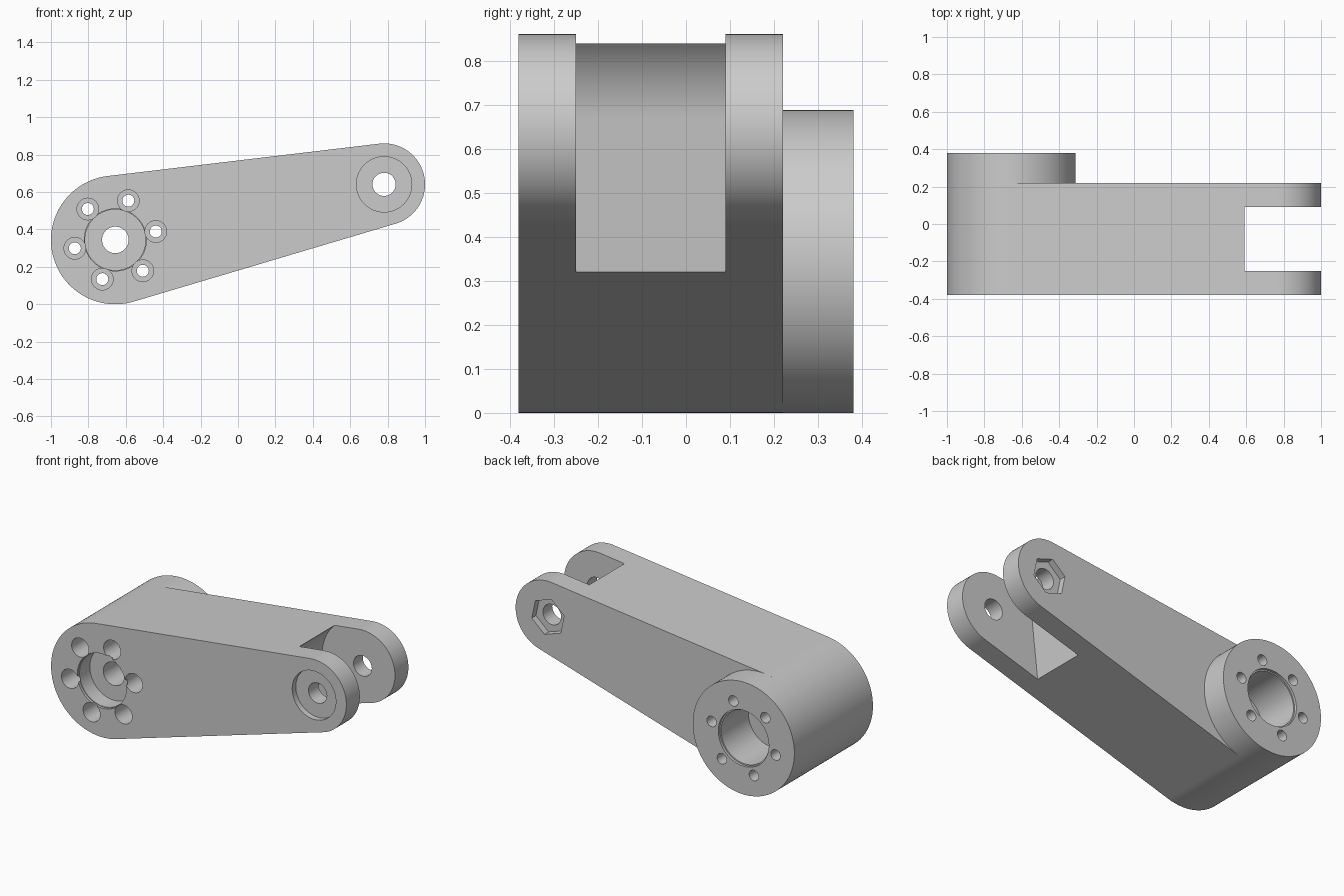
import bpy, bmesh
from math import sin, cos, radians, pi, atan2, asin, acos, hypot

if "Cube" in bpy.data.objects:
    bpy.data.objects.remove(bpy.data.objects["Cube"], do_unlink=True)

grey = bpy.data.materials.new("plain_grey")
grey.use_nodes = True
GREY = (0.6, 0.6, 0.6, 1)
grey.diffuse_color = GREY
grey.node_tree.nodes["Principled BSDF"].inputs["Base Color"].default_value = GREY

# Main dimensions, given in the x/z plane
HUB, HUB_R = (-0.656, 0.344), 0.344
PIVOT, PIVOT_R = (0.781, 0.641), 0.219
FRONT, BACK, BOSS_BACK = -0.38, 0.22, 0.38
dx, dz = PIVOT[0] - HUB[0], PIVOT[1] - HUB[1]
AXIS = atan2(dz, dx)
LEAN = asin((HUB_R - PIVOT_R) / hypot(dx, dz))


def arc(centre, r, a0, a1, n):
    """Points on an arc, both ends included."""
    return [(centre[0] + r * cos(a0 + (a1 - a0) * i / n),
             centre[1] + r * sin(a0 + (a1 - a0) * i / n)) for i in range(n + 1)]


def circle(centre, r, n=64, turn=0.0):
    return arc(centre, r, turn, turn + 2 * pi, n)[:-1]


def prism(name, profile, y0, y1):
    """Extrude an x/z profile along y."""
    bm = bmesh.new()
    face = bm.faces.new([bm.verts.new((x, y0, z)) for x, z in profile])
    new = bmesh.ops.extrude_face_region(bm, geom=[face])["geom"]
    moved = [v for v in new if isinstance(v, bmesh.types.BMVert)]
    bmesh.ops.translate(bm, verts=moved, vec=(0, y1 - y0, 0))
    bmesh.ops.recalc_face_normals(bm, faces=bm.faces)
    mesh = bpy.data.meshes.new(name)
    bm.to_mesh(mesh)
    bm.free()
    mesh.materials.append(grey)
    obj = bpy.data.objects.new(name, mesh)
    bpy.context.collection.objects.link(obj)
    return obj


def select(obj):
    bpy.ops.object.select_all(action="DESELECT")
    obj.select_set(True)
    bpy.context.view_layer.objects.active = obj


def cut(obj, profile, y0, y1):
    """Remove a prism from a part."""
    cutter = prism("cutter", profile, y0, y1)
    cutter.hide_render = True
    mod = obj.modifiers.new("cut", "BOOLEAN")
    mod.operation, mod.solver, mod.object = "DIFFERENCE", "EXACT", cutter
    select(obj)
    bpy.ops.object.modifier_apply(modifier=mod.name)
    bpy.data.objects.remove(cutter, do_unlink=True)


# Tapered arm: two round ends joined by tangent sides
top, bottom = AXIS + pi / 2 - LEAN, AXIS - pi / 2 + LEAN
# The larger end leans the tangent points towards the narrow end
arm_profile = (arc(PIVOT, PIVOT_R, bottom - 2 * LEAN + 2 * LEAN, top, 48)
               + arc(HUB, HUB_R, top, bottom + 2 * pi, 64))
arm = prism("arm_body", arm_profile, FRONT, BACK)

# Round boss behind the wide end
boss = prism("rear_boss", circle(HUB, HUB_R, 128), BACK, BOSS_BACK)

# Fork slot: rounded clearance around the pivot, then a straight wall downward
CLEAR = 0.274
low = (0.47, 0.32)
to_low = atan2(low[1] - PIVOT[1], low[0] - PIVOT[0]) + 2 * pi
touch = to_low - acos(CLEAR / hypot(low[0] - PIVOT[0], low[1] - PIVOT[1]))
curve = arc(PIVOT, CLEAR, touch, pi / 2, 32)
slope = (curve[0][0] - low[0]) / (curve[0][1] - low[1])
foot = (low[0] - slope * (low[1] + 0.1), -0.1)
slot = [foot] + curve + [(1.2, curve[-1][1]), (1.2, -0.1)]
cut(arm, slot, -0.25, 0.09)

# Pivot: through hole, round front recess, hexagonal nut pocket at the back
cut(arm, circle(PIVOT, 0.062, 48), -0.5, 0.5)
cut(arm, circle(PIVOT, 0.148), -0.5, FRONT + 0.035)
cut(arm, circle(PIVOT, 0.115, 6, AXIS + radians(30)), BACK - 0.04, 0.5)

# Hub bores, each with a thin stepped rim, and the small hole between them
FLOOR = 0.10
for part in (arm, boss):
    cut(part, circle(HUB, 0.163), FLOOR, 0.5)
cut(boss, circle(HUB, 0.171), BOSS_BACK - 0.015, 0.5)
cut(arm, circle(HUB, 0.162), -0.5, FRONT + 0.115)
cut(arm, circle(HUB, 0.166), -0.5, FRONT + 0.015)
cut(arm, circle(HUB, 0.071, 48), -0.5, 0.3)

# Ring of six bolt holes with deep front counterbores
for i in range(6):
    a = AXIS + i * pi / 3
    spot = (HUB[0] + 0.221 * cos(a), HUB[1] + 0.221 * sin(a))
    cut(arm, circle(spot, 0.058, 32), -0.5, 0.16)
    for part in (arm, boss):
        cut(part, circle(spot, 0.032, 32), 0.0, 0.5)

# Smooth round walls with crisp edges
for part in (arm, boss):
    select(part)
    bpy.ops.object.shade_smooth_by_angle(angle=radians(30))
    mod = part.modifiers.new("even_normals", "WEIGHTED_NORMAL")
    mod.keep_sharp = True
